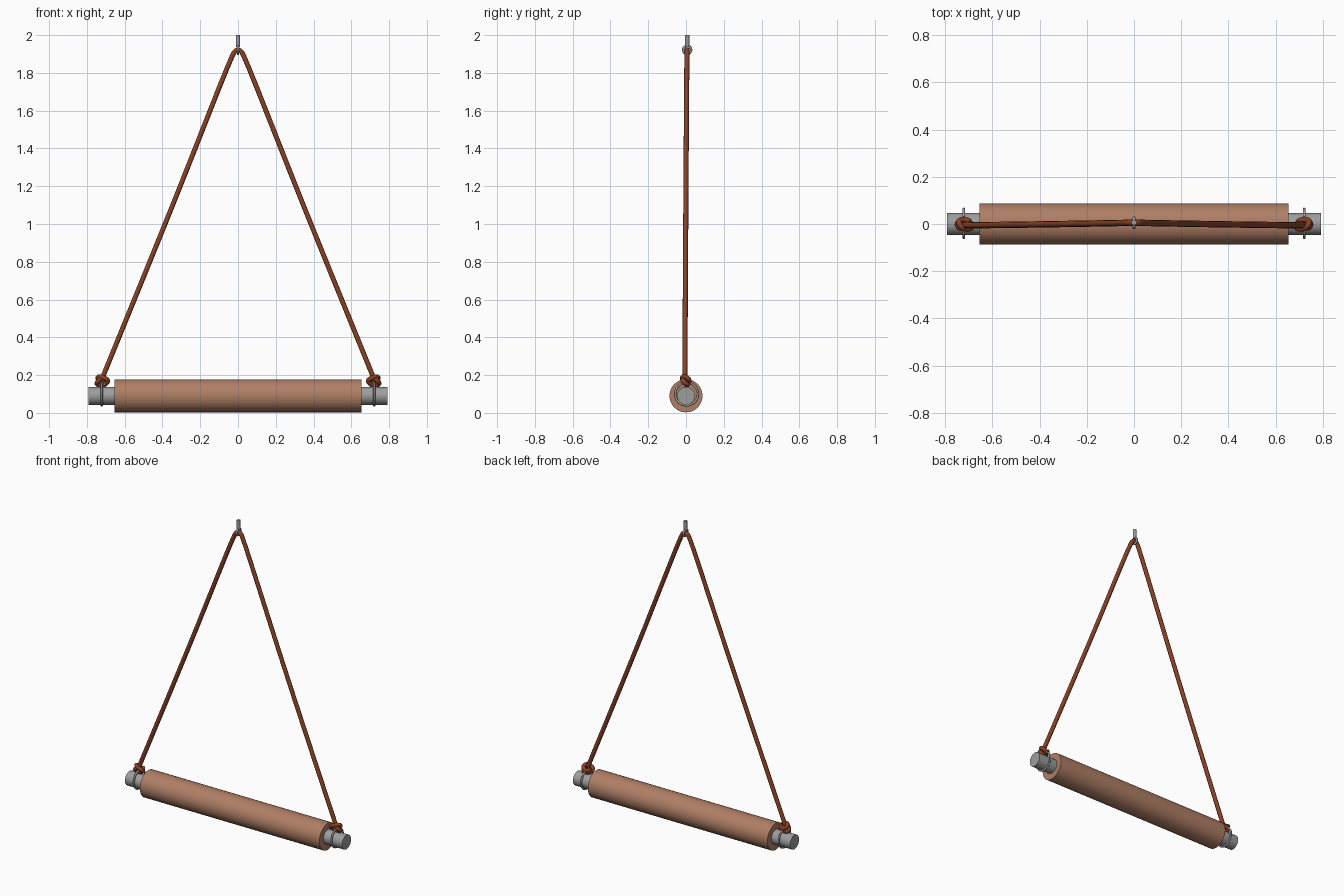
import bpy, math
from mathutils import Vector

if "Cube" in bpy.data.objects:
    bpy.data.objects.remove(bpy.data.objects["Cube"])


def material(name, rgb):
    m = bpy.data.materials.new(name)
    m.diffuse_color = (*rgb, 1)
    m.use_nodes = True
    m.node_tree.nodes["Principled BSDF"].inputs["Base Color"].default_value = m.diffuse_color
    return m


GRIP = material("tan grip", (0.43, 0.21, 0.13))
ROPE = material("brown rope", (0.25, 0.052, 0.018))
METAL = material("grey metal", (0.34, 0.34, 0.34))


def finish(name, mat):
    o = bpy.context.object
    o.name = name
    o.data.materials.clear()
    o.data.materials.append(mat)
    bpy.ops.object.shade_smooth_by_angle(angle=math.radians(40))
    return o


def cylinder(name, r, depth, loc, rot, mat, sides=32):
    bpy.ops.mesh.primitive_cylinder_add(vertices=sides, radius=r, depth=depth, location=loc, rotation=rot)
    return finish(name, mat)


def ring(name, R, r, loc, mat):
    # ring standing in the y-z plane
    bpy.ops.mesh.primitive_torus_add(major_radius=R, minor_radius=r, major_segments=32, minor_segments=10,
                                     location=loc, rotation=(0, math.pi / 2, 0))
    return finish(name, mat)


def tube(name, pts, r, mat):
    # smooth round cord through a short list of points
    cu = bpy.data.curves.new(name, 'CURVE')
    cu.dimensions = '3D'
    cu.bevel_depth = r
    cu.bevel_resolution = 3
    cu.resolution_u = 6
    cu.use_fill_caps = True
    s = cu.splines.new('BEZIER')
    s.bezier_points.add(len(pts) - 1)
    for b, p in zip(s.bezier_points, pts):
        b.co = Vector(p)
        b.handle_left_type = b.handle_right_type = 'AUTO'
    o = bpy.data.objects.new(name, cu)
    bpy.context.collection.objects.link(o)
    bpy.ops.object.select_all(action='DESELECT')
    o.select_set(True)
    bpy.context.view_layer.objects.active = o
    bpy.ops.object.convert(target='MESH')
    return finish(name, mat)


# bar and thick padded grip
along_x = (0, math.pi / 2, 0)
cylinder("bar", 0.047, 1.584, (0, 0, 0.09), along_x, METAL)
cylinder("grip", 0.0875, 1.31, (0, 0, 0.0905), along_x, GRIP, 48)

# top hanger: eye with a stem
ring("hanger_eye", 0.021, 0.0065, (0, 0.006, 1.922), METAL)
cylinder("hanger_stem", 0.0115, 0.062, (0, 0.006, 1.969), (0, 0, 0), METAL, 16)

# rope strung through the eye
tube("rope", [(-0.718, -0.006, 0.185), (-0.36, -0.001, 1.065), (-0.03, 0.005, 1.89), (-0.014, 0.006, 1.915),
              (0, 0.006, 1.921),
              (0.014, 0.006, 1.915), (0.03, 0.005, 1.89), (0.36, -0.001, 1.065), (0.718, -0.006, 0.185)],
     0.0135, ROPE)

# end rings, each with a knotted loop; knot points are given for the right side
knot = [(0.715, -0.006, 0.19), (0.738, -0.016, 0.170), (0.745, 0.004, 0.152), (0.722, 0.004, 0.147),
        (0.699, -0.002, 0.155), (0.690, -0.014, 0.172), (0.708, -0.020, 0.184), (0.732, -0.010, 0.192),
        (0.742, 0.008, 0.184), (0.728, 0.018, 0.170), (0.704, 0.014, 0.168), (0.694, 0.004, 0.182)]
for side, s in (("left", -1), ("right", 1)):
    ring(side + "_bar_ring", 0.0605, 0.006, (s * 0.721, 0.003, 0.1), METAL)
    tube(side + "_knot", [(s * x, y, z) for x, y, z in knot], 0.0125, ROPE)
